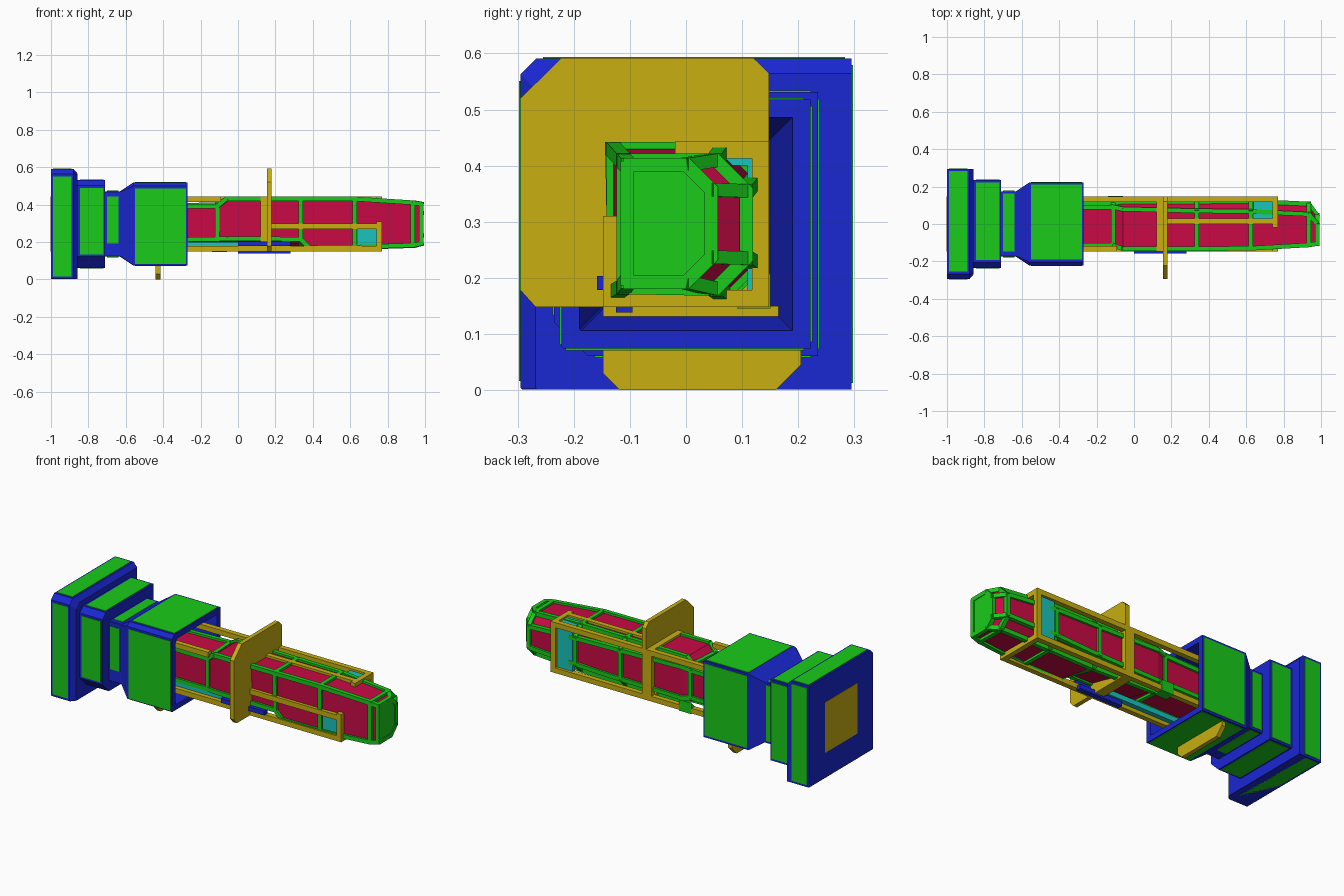
import bpy, bmesh
from mathutils import Vector, Matrix

if "Cube" in bpy.data.objects:
    bpy.data.objects.remove(bpy.data.objects["Cube"])

ZC = 0.296


def mat(name, c):
    m = bpy.data.materials.new(name)
    m.diffuse_color = (*c, 1)
    m.use_nodes = True
    m.node_tree.nodes["Principled BSDF"].inputs["Base Color"].default_value = m.diffuse_color
    return m


BLUE = mat("blue", (0.01, 0.02, 0.65))
GREEN = mat("green", (0.01, 0.60, 0.01))
YELLOW = mat("yellow", (0.58, 0.43, 0.005))
RED = mat("red", (0.58, 0.003, 0.06))
TEAL = mat("teal", (0.01, 0.55, 0.5))


def finish(name, bm, m):
    bmesh.ops.recalc_face_normals(bm, faces=bm.faces)
    me = bpy.data.meshes.new(name)
    bm.to_mesh(me)
    bm.free()
    me.materials.append(m)
    ob = bpy.data.objects.new(name, me)
    bpy.context.collection.objects.link(ob)
    return ob


def loft(name, sections, m):
    """Skin a list of (x, [(y, z), ...]) sections and cap both ends."""
    bm = bmesh.new()
    rings = [[bm.verts.new((x, y, z)) for y, z in pts] for x, pts in sections]
    n = len(rings[0])
    for a, b in zip(rings, rings[1:]):
        for i in range(n):
            j = (i + 1) % n
            bm.faces.new((a[i], a[j], b[j], b[i]))
    bm.faces.new(rings[0])
    bm.faces.new(rings[-1])
    return finish(name, bm, m)


def add_box(bm, x0, x1, y0, y1, z0, z1):
    M = Matrix.Translation(((x0 + x1) / 2, (y0 + y1) / 2, (z0 + z1) / 2)) @ \
        Matrix.Diagonal((x1 - x0, y1 - y0, z1 - z0, 1))
    bmesh.ops.create_cube(bm, size=1, matrix=M)


def boxes(name, dims, m):
    bm = bmesh.new()
    for d in dims:
        add_box(bm, *d)
    return finish(name, bm, m)


def struts(name, pairs, t, m):
    bm = bmesh.new()
    for a, b in pairs:
        a, b = Vector(a), Vector(b)
        d = b - a
        M = Matrix.Translation((a + b) / 2) @ d.to_track_quat('Z', 'Y').to_matrix().to_4x4() @ \
            Matrix.Diagonal((t, t, d.length + t * 0.5, 1))
        bmesh.ops.create_cube(bm, size=1, matrix=M)
    return finish(name, bm, m)


def rect(h, ct=0.003, cb=0.003, cut=0.0):
    """Square section, front corners chamfered; cut shrinks front and top."""
    f, t, k, b = -h + cut, ZC + h - cut, h, ZC - h
    return [(f, b + cb), (f, t - ct), (f + ct, t), (k, t), (k, b), (f + cb, b)]


def panels(name, x0, x1, h, ct, cb):
    """Thin green plates on the four sides of a blue block."""
    e, g = 0.003, 0.012
    boxes(name, [
        (x0, x1, -h - e, -h + g, ZC - h + cb + g, ZC + h - ct - g),
        (x0, x1, h - g, h + e, ZC - h + g, ZC + h - g),
        (x0, x1, -h + ct + g, h - g, ZC + h - g, ZC + h + e),
        (x0, x1, -h + cb + g, h - g, ZC - h, ZC - h + g) if h > 0.29 else
        (x0, x1, -h + cb + g, h - g, ZC - h - e, ZC - h + g)], GREEN)


# Stepped blue base blocks
loft("base_block", [(-1, rect(.295, .028)), (-.88, rect(.295, .028)),
                    (-.857, rect(.295, .028, cut=.027))], BLUE)
loft("second_block", [(-.87, rect(.235, .03, .06)), (-.71, rect(.235, .03, .06))], BLUE)
loft("neck_and_socket", [(-.72, rect(.175)), (-.63, rect(.175)), (-.56, rect(.222, .02)),
                         (-.27, rect(.222, .02)), (-.27, rect(.19, .02)),
                         (-.5, rect(.15))], BLUE)
panels("base_panels", -.99, -.89, .295, .028, .003)
panels("second_panels", -.845, -.72, .235, .03, .06)
panels("neck_panels", -.70, -.64, .175, .015, .06)
panels("socket_panels", -.55, -.277, .222, .02, -.005)

# Yellow plug seen on the back face
boxes("rear_plug", [(-1.002, -.95, -.148, .148, .148, .443)], YELLOW)


# Red hull sections: front bottom, front top, then the chamfered rear side
def hull_sec(fb, ft, y, c, zt, zb):
    return [fb, ft, (y - c, zt), (y, zt - c), (y, zb + c), (y - c, zb)]


hull = [
    (-.52, hull_sec((-.11, .21), (-.11, .39), .11, .02, .39, .2)),
    (-.11, hull_sec((-.115, .215), (-.115, .39), .11, .02, .40, .2)),
    (-.06, hull_sec((-.128, .218), (-.132, .43), .12, .04, .43, .17)),
    (.335, hull_sec((-.128, .215), (-.132, .43), .12, .05, .43, .165)),
    (.38, hull_sec((-.13, .17), (-.132, .43), .12, .05, .43, .165)),
    (.625, hull_sec((-.13, .172), (-.13, .43), .122, .055, .43, .17)),
    (.935, hull_sec((-.112, .183), (-.112, .41), .107, .055, .41, .18)),
    (.98, hull_sec((-.105, .192), (-.105, .402), .045, .045, .402, .192)),
]
loft("hull", hull, RED)
loft("nose_plate", [(.975, hull[-1][1]), (.988, hull[-1][1])], GREEN)

# Green cage following the hull edges
pairs = []
for (xa, a), (xb, b) in zip(hull, hull[1:]):
    pairs += [((xa, *p), (xb, *q)) for p, q in zip(a, b)]
for i in (1, 3, 5, 6, 7):
    x, s = hull[i]
    pairs += [((x, *s[k]), (x, *s[(k + 1) % 6])) for k in range(6)]
struts("cage", pairs, .024, GREEN)
loft("corner_gusset", [(-.14, [(.09, .145), (.151, .145), (.151, .21)]),
                       (-.06, [(.09, .145), (.151, .145), (.151, .21)])], GREEN)

# Yellow outer frame: long rails, collar at the fin, windows front and top
L, H, T = .148, .443, .03
boxes("outer_frame", [
    (-.5, .77, L - T, L, H - T, H),
    (-.5, .77, L - T, L, L, L + T),
    (-.5, .77, -L, -L + T, L, L + T),
    (-.5, -.09, -L, -L + T, H - T, H),
    (.12, .18, -L, -L + T, L, H), (.12, .18, L - T, L, L, H),
    (.12, .18, -L, L, H - T, H), (.12, .18, -L, L, L, L + T),
    (.74, .77, L - T, L, L, H), (.74, .77, -L, L, L, L + T),
    (.74, .77, -L, -L + T, L, .31), (.18, .77, -L, -L + T, .27, .3),
    (.74, .77, -.02, L, H - T, H), (.18, .77, -.0, .03, H - T, H),
], YELLOW)

# Teal inner liners behind the frame
boxes("inner_liner", [
    (.64, .745, -.132, -.11, .17, .275), (.64, .745, .03, .12, .40, .432),
    (.64, .745, .11, .132, .17, .42), (-.5, .12, -.122, -.09, .17, .2),
], TEAL)

# Blue trim bars along the lower front edge
boxes("trim_bars", [(0, .28, -.159, -.13, .178, .203), (0, .28, -.125, -.095, .138, .165)], BLUE)

# Yellow fins
loft("main_fin", [(x, [(-.295, .178), (-.295, .52), (-.222, .592), (.12, .592), (.148, .565),
                       (.148, .21), (.09, .148), (-.268, .148)]) for x in (.155, .18)], YELLOW)
loft("lower_fin", [(x, [(-.148, .03), (-.118, 0), (.16, 0), (.205, .045), (.205, .15),
                        (-.148, .15)]) for x in (-.44, -.415)], YELLOW)
